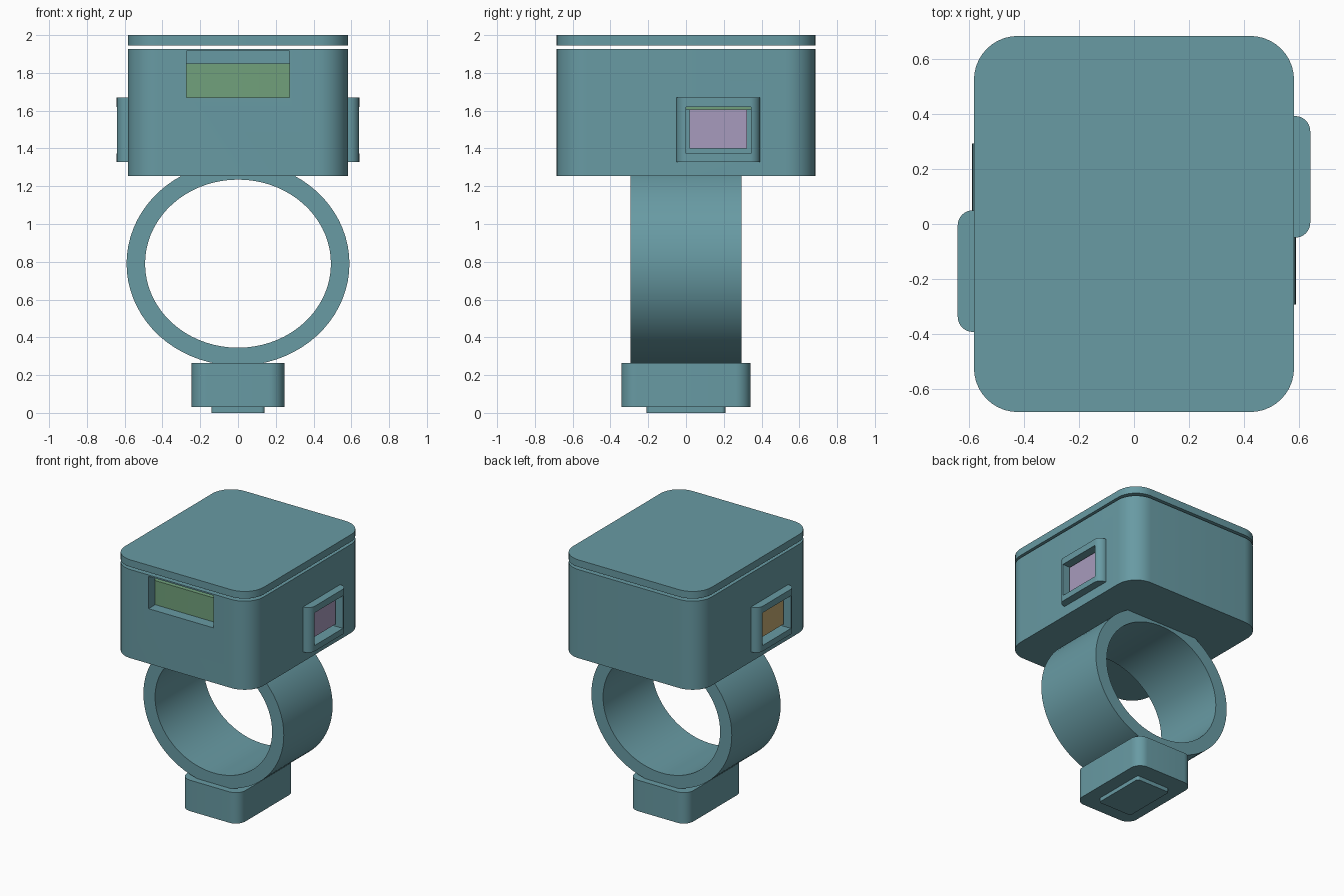
import bpy, bmesh, math

if "Cube" in bpy.data.objects:
    bpy.data.objects.remove(bpy.data.objects["Cube"])


def material(name, rgb):
    m = bpy.data.materials.new(name)
    m.diffuse_color = (*rgb, 1)
    m.use_nodes = True
    m.node_tree.nodes["Principled BSDF"].inputs["Base Color"].default_value = m.diffuse_color
    return m


TEAL = material("teal", (0.138, 0.325, 0.368))
GREEN = material("green", (0.165, 0.355, 0.2))
PURPLE = material("lilac", (0.39, 0.33, 0.51))
AMBER = material("amber", (0.55, 0.40, 0.17))


def finish(name, bm, mat):
    bmesh.ops.recalc_face_normals(bm, faces=bm.faces)
    me = bpy.data.meshes.new(name)
    bm.to_mesh(me)
    bm.free()
    me.materials.append(mat)
    ob = bpy.data.objects.new(name, me)
    bpy.context.collection.objects.link(ob)
    return ob


def slab(name, x, y, z, r=0.0, mat=TEAL, seg=10):
    """Block between (min, max) ranges, vertical edges rounded by r."""
    bm = bmesh.new()
    pts = []
    corners = ((x[1] - r, y[1] - r), (x[0] + r, y[1] - r),
               (x[0] + r, y[0] + r), (x[1] - r, y[0] + r))
    for i, (cx, cy) in enumerate(corners):
        for k in range(seg + 1 if r else 1):
            a = math.pi / 2 * (i + k / seg)
            pts.append((cx + r * math.cos(a), cy + r * math.sin(a)))
    low = [bm.verts.new((*p, z[0])) for p in pts]
    top = [bm.verts.new((*p, z[1])) for p in pts]
    bm.faces.new(low[::-1])
    bm.faces.new(top)
    n = len(pts)
    for i in range(n):
        j = (i + 1) % n
        bm.faces.new((low[i], low[j], top[j], top[i]))
    return finish(name, bm, mat)


def cut(ob, cutter):
    """Subtract cutter from ob and remove the cutter."""
    cutter.hide_render = True
    mod = ob.modifiers.new("cut", 'BOOLEAN')
    mod.operation = 'DIFFERENCE'
    mod.solver = 'EXACT'
    mod.object = cutter
    bpy.ops.object.select_all(action='DESELECT')
    bpy.context.view_layer.objects.active = ob
    ob.select_set(True)
    bpy.ops.object.modifier_apply(modifier=mod.name)
    bpy.data.objects.remove(cutter)


def span(s, a, b):
    """Range a..b, flipped to the other side when s is -1."""
    return tuple(sorted((s * a, s * b)))


# Hollow case with a front window, and the lid floating just above it
case = slab("case", (-0.583, 0.583), (-0.685, 0.685), (1.253, 1.926), 0.16)
cut(case, slab("hollow", (-0.503, 0.503), (-0.605, 0.605), (1.335, 2.1), 0.08))
cut(case, slab("window_cutter", (-0.272, 0.272), (-0.8, -0.5), (1.67, 1.915)))
slab("lid", (-0.583, 0.583), (-0.685, 0.685), (1.946, 2.0), 0.16)

# Circuit block behind the front window
slab("circuit_block", (-0.49, 0.49), (-0.60, 0.60), (1.605, 1.85), 0.08, GREEN)

# Side bezels with recessed sensors, opposite each other
for s, side, mat in ((1, "right", PURPLE), (-1, "left", AMBER)):
    bezel = slab(side + "_bezel", span(s, 0.525, 0.642), span(s, -0.05, 0.393),
                 (1.328, 1.67), 0.055)
    for ob in (bezel, case):
        cut(ob, slab("opening", span(s, 0.45, 0.7), span(s, 0.0, 0.343),
                     (1.372, 1.62)))
    slab(side + "_sensor", span(s, 0.51, 0.595), span(s, 0.018, 0.322),
         (1.40, 1.605), 0, mat)

# Elliptical finger ring
bm = bmesh.new()
N = 72
loops = []
for rx, rz, y in ((0.59, 0.54, -0.293), (0.59, 0.54, 0.293),
                  (0.492, 0.445, 0.293), (0.492, 0.445, -0.293)):
    loops.append([bm.verts.new((rx * math.cos(2 * math.pi * i / N), y,
                                0.79 + rz * math.sin(2 * math.pi * i / N)))
                  for i in range(N)])
for a, b in zip(loops, loops[1:] + loops[:1]):
    for i in range(N):
        j = (i + 1) % N
        bm.faces.new((a[i], a[j], b[j], b[i]))
finish("ring_band", bm, TEAL)

# Lower block and its small foot pad
slab("lower_block", (-0.245, 0.245), (-0.342, 0.342), (0.03, 0.265), 0.08)
slab("foot_pad", (-0.141, 0.141), (-0.208, 0.208), (0.0, 0.03), 0.02)

# Smooth rounded corners, keep sharp edges
bpy.ops.object.select_all(action='SELECT')
bpy.context.view_layer.objects.active = case
bpy.ops.object.shade_smooth_by_angle(angle=math.radians(30))
